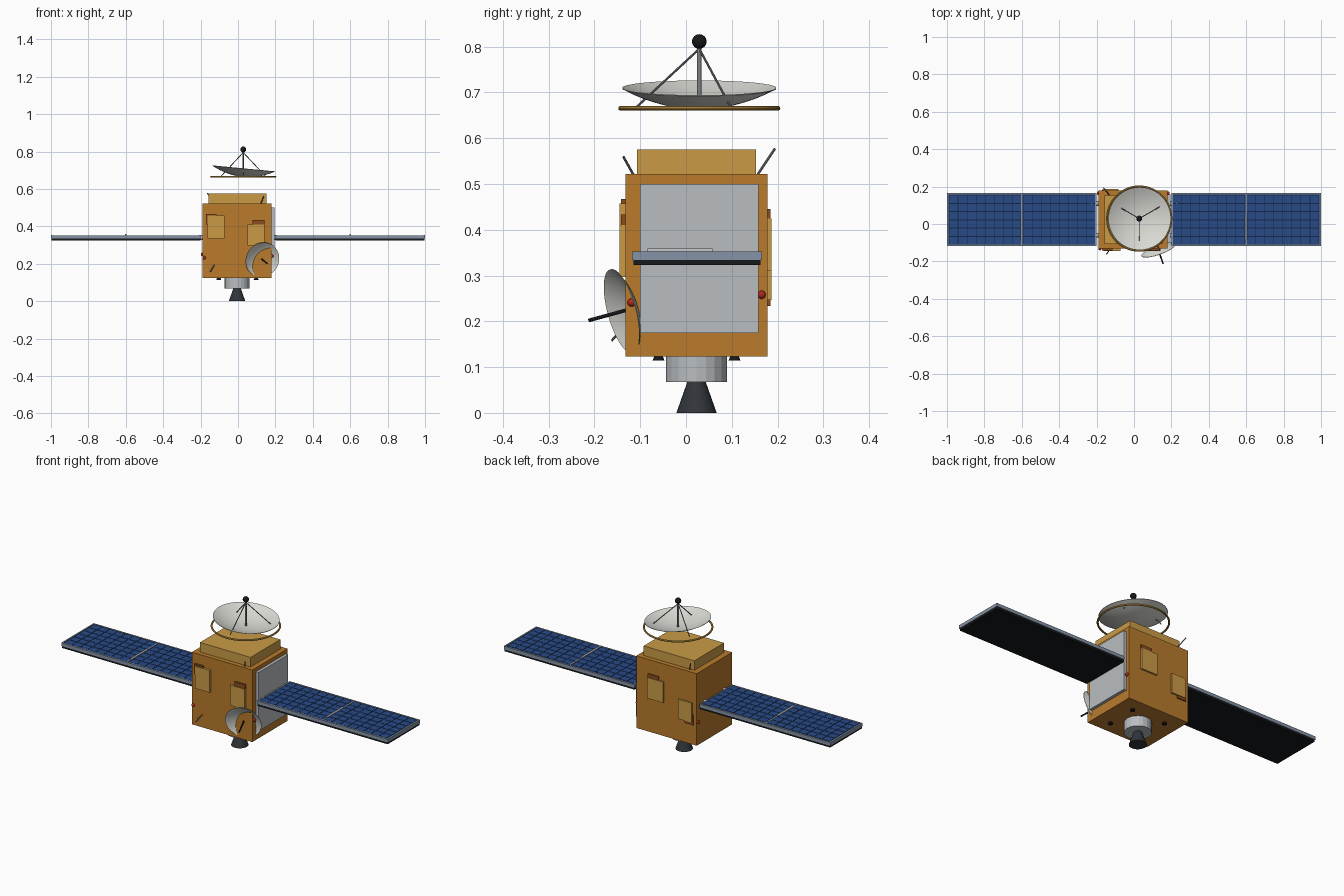
import bpy, bmesh, math
from mathutils import Vector, Matrix

if "Cube" in bpy.data.objects:
    bpy.data.objects.remove(bpy.data.objects["Cube"])


def mat(name, hexa):
    m = bpy.data.materials.new(name)
    lin = [(int(hexa[i:i + 2], 16) / 255) ** 2.2 for i in (0, 2, 4)]
    m.diffuse_color = (*lin, 1)
    m.use_nodes = True
    m.node_tree.nodes["Principled BSDF"].inputs["Base Color"].default_value = m.diffuse_color
    return m


FOIL = mat("foil", "B87A30")
GOLD = mat("gold", "C99A48")
BROWN = mat("brown", "8A4E22")
SILVER = mat("silver", "B8BCC0")
WHITE = mat("white", "DADAD4")
BLACK = mat("black", "1C1E20")
DARK = mat("dark_metal", "34383C")
STEEL = mat("steel", "7C8084")
FRAME = mat("frame", "8492A4")
CELL = mat("cell", "2C4C86")
GRID = mat("cell_gap", "1B2A48")
RED = mat("red", "B02C22")


def finish(name, bm, m, smooth=False):
    me = bpy.data.meshes.new(name)
    bmesh.ops.recalc_face_normals(bm, faces=bm.faces)
    bm.to_mesh(me)
    bm.free()
    ob = bpy.data.objects.new(name, me)
    bpy.context.collection.objects.link(ob)
    me.materials.append(m)
    if smooth:
        bpy.ops.object.select_all(action='DESELECT')
        ob.select_set(True)
        bpy.context.view_layer.objects.active = ob
        bpy.ops.object.shade_smooth_by_angle(angle=math.radians(35))
    return ob


def add_box(bm, lo, hi):
    lo, hi = Vector(lo), Vector(hi)
    bmesh.ops.create_cube(bm, size=1, matrix=Matrix.Translation((lo + hi) / 2)
                          @ Matrix.Diagonal((*(hi - lo), 1)))


def box(name, lo, hi, m):
    bm = bmesh.new()
    add_box(bm, lo, hi)
    return finish(name, bm, m)


def rod(name, a, b, r1, m, r2=None, sides=12, smooth=True):
    a, b = Vector(a), Vector(b)
    d = b - a
    bm = bmesh.new()
    bmesh.ops.create_cone(bm, cap_ends=True, segments=sides, radius1=r1,
                          radius2=r1 if r2 is None else r2, depth=d.length,
                          matrix=Matrix.Translation((a + b) / 2)
                          @ d.to_track_quat('Z', 'Y').to_matrix().to_4x4())
    return finish(name, bm, m, smooth)


def ball(name, c, r, m):
    bm = bmesh.new()
    bmesh.ops.create_uvsphere(bm, u_segments=20, v_segments=12, radius=r,
                              matrix=Matrix.Translation(c))
    return finish(name, bm, m, True)


def spin(name, pts, m, matrix, steps=48, closed=False):
    bm = bmesh.new()
    vs = [bm.verts.new((x, 0, z)) for x, z in pts]
    es = [bm.edges.new(p) for p in zip(vs, vs[1:] + (vs[:1] if closed else []))]
    bmesh.ops.spin(bm, geom=vs + es, cent=(0, 0, 0), axis=(0, 0, 1),
                   angle=math.tau, steps=steps)
    bmesh.ops.remove_doubles(bm, verts=bm.verts, dist=1e-5)
    bm.transform(matrix)
    return finish(name, bm, m, True)


def dish(name, c, n, r, depth, m):
    # parabolic bowl, rim centred at c, opening along n
    pts = [(r * i / 8, depth * ((i / 8) ** 2 - 1)) for i in range(9)]
    ins = [(x, z + 0.002) for x, z in reversed(pts)]
    return spin(name, pts + ins, m, Matrix.Translation(c)
                @ Vector(n).to_track_quat('Z', 'Y').to_matrix().to_4x4())


# Body, top deck and radiator
box("body", (-.19, -.132, .123), (.18, .178, .522), FOIL)
box("top_deck", (-.158, -.107, .52), (.152, .153, .575), GOLD)
box("radiator", (.178, -.10, .175), (.196, .158, .50), SILVER)

# Equipment covers on the front and back, each with a brown plate behind
for i, (x0, x1, z0, z1, bx0, bx1, bz0, bz1) in enumerate((
        (-.163, -.072, .334, .457, -.17, -.115, .41, .467),
        (.052, .142, .297, .41, .078, .142, .37, .433))):
    box(f"front_cover_{i}", (x0, -.145, z0), (x1, -.13, z1), GOLD)
    box(f"front_cover_plate_{i}", (bx0, -.142, bz0), (bx1, -.13, bz1), BROWN)
for i, (x0, x1, z0, z1, bx0, bx1, bz0, bz1) in enumerate((
        (.01, .108, .31, .425, .04, .108, .38, .445),
        (-.165, -.083, .247, .355, -.172, -.12, .233, .29))):
    box(f"back_cover_{i}", (x0, .176, z0), (x1, .187, z1), GOLD)
    box(f"back_cover_plate_{i}", (bx0, .176, bz0), (bx1, .184, bz1), BROWN)

# Solar wings
Y0, Y1 = -.118, .166
for s, side in ((1, "right"), (-1, "left")):
    def sbox(name, x0, x1, y0, y1, z0, z1, m):
        return box(f"{side}_{name}", (min(s * x0, s * x1), y0, z0),
                   (max(s * x0, s * x1), y1, z1), m)
    sbox("wing_backing", .2, .997, Y0 + .003, Y1 - .003, .323, .336, BLACK)
    sbox("wing_plate", .203, .997, Y0 + .003, Y1 - .003, .335, .350, GRID)
    # frame rails and panel seam
    bm = bmesh.new()
    for y in (Y0, Y1 - .008):
        add_box(bm, (min(s * .2, s), y, .334), (max(s * .2, s), y + .008, .352))
    for x in (.2, .596, .992):
        xs = sorted((s * x, s * (x + .008)))
        add_box(bm, (xs[0], Y0 + .001, .334), (xs[1], Y1 - .001, .3525))
    finish(f"{side}_wing_frame", bm, FRAME)
    # cell grid
    bm = bmesh.new()
    for px in (.209, .605):
        for i in range(8):
            for j in range(6):
                x, y = px + i * .0482, Y0 + .010 + j * .0441
                xs = sorted((s * x, s * (x + .0437)))
                add_box(bm, (xs[0], y, .349), (xs[1], y + .0395, .3515))
    finish(f"{side}_solar_cells", bm, CELL)
    # seam hinge and the two yoke arms
    rod(f"{side}_seam_hinge", (s * .6, -.084, .354), (s * .6, .058, .354),
        .005, SILVER)
    for i, y in enumerate((-.06, .11)):
        rod(f"{side}_yoke_arm_{i}", (s * .175, y, .338), (s * .23, y, .345),
            .006, STEEL)
        rod(f"{side}_yoke_hub_{i}", (s * .185, y, .34), (s * .201, y, .34),
            .013, SILVER, sides=16)

# Main antenna: ring, tilted bowl, mast, tripod and feed
C = Vector((.028, .029, 0))
ring = [(.172 + .005 * math.cos(a), .665 + .005 * math.sin(a))
        for a in (k * math.tau / 10 for k in range(10))]
spin("antenna_ring", ring, GOLD, Matrix.Translation(C), 64, True)
dish("main_dish", C + Vector((.002, 0, .708)), (.096, 0, 1), .168, .044, WHITE)
rod("feed_mast", C + Vector((0, 0, .665)), C + Vector((0, 0, .81)), .005, STEEL)
ball("feed_ball", C + Vector((0, 0, .811)), .016, BLACK)
for i in range(3):
    a = math.radians(-90 + 120 * i)
    foot = C + Vector((.137 * math.cos(a), .137 * math.sin(a), .668))
    rod(f"feed_strut_{i}", foot, C + Vector((0, 0, .795)), .0025, STEEL, sides=8)

# Side dish sunk into the front right corner
P, N = Vector((.13, -.139, .222)), Vector((.32, -.91, -.25)).normalized()
dish("side_dish", P, N, .095, .028, WHITE)
rod("side_dish_feed", P - N * .025, P + N * .08, .004, BLACK)

# Whip antennas
for i, (a, b) in enumerate((
        ((-.13, .153, .515), (-.163, .194, .577)),
        ((.12, -.112, .515), (.138, -.137, .56)),
        ((-.125, -.128, .197), (-.147, -.162, .158)))):
    rod(f"whip_antenna_{i}", a, b, .0028, STEEL, sides=8)

# Red sensor beads near the corners
for i, c in enumerate(((.182, -.119, .241), (.182, .165, .258),
                       (-.182, -.132, .232), (-.19, .165, .25))):
    ball(f"sensor_bead_{i}", c, .009, RED)

# Engine and attitude thrusters below
rod("engine_collar", (-.005, .023, .067), (-.005, .023, .124), .067, SILVER,
    sides=20, smooth=False)
rod("engine_nozzle", (-.005, .023, 0), (-.005, .023, .068), .044, DARK, .02, 24)
for i in (-1, 1):
    for j in (-1, 1):
        x, y = -.003 + i * .1, .023 + j * .083
        rod(f"thruster_{i}_{j}", (x, y, .114), (x, y, .125), .013, BLACK, .009)
